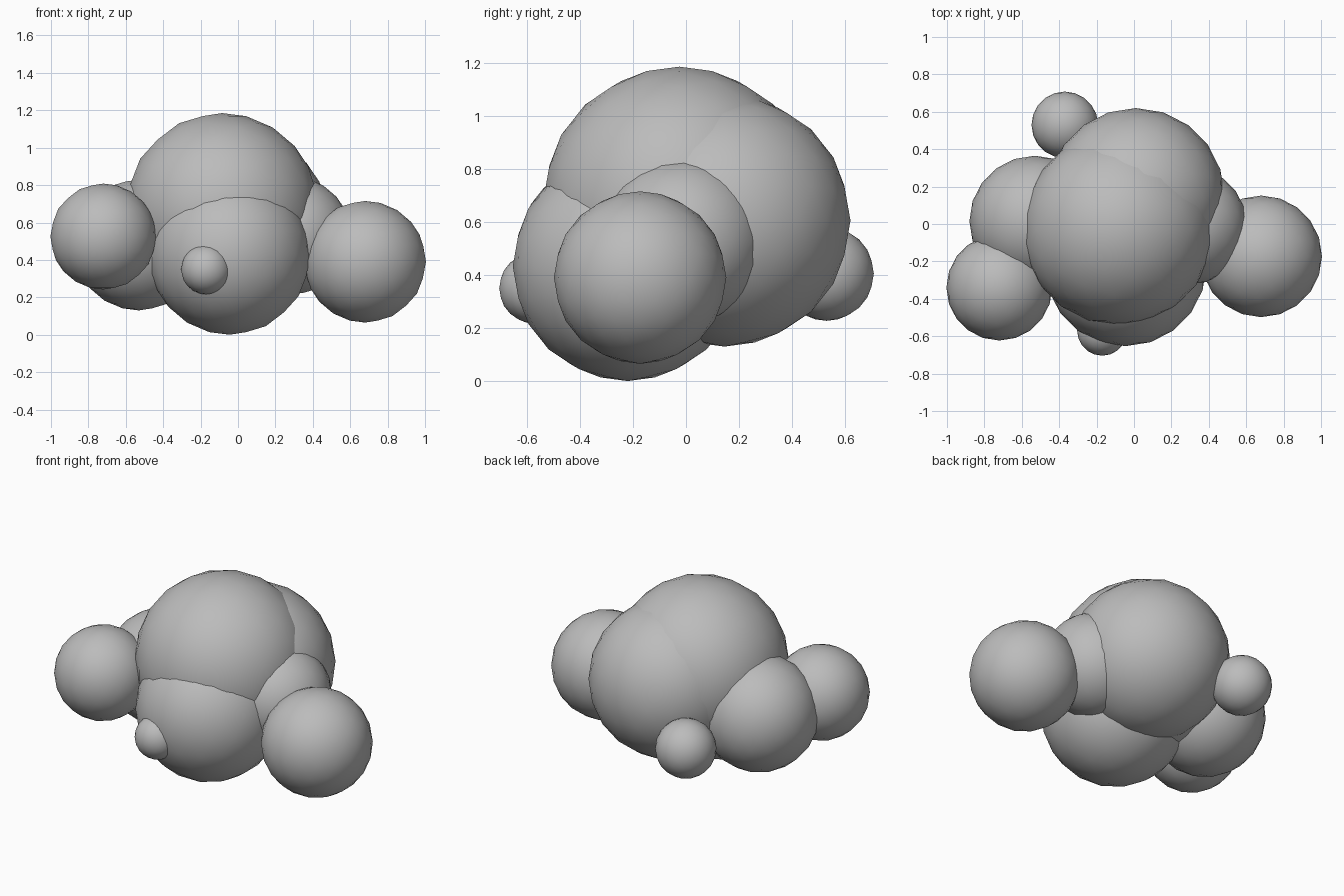
import bpy

default = bpy.data.objects.get("Cube")
if default:
    bpy.data.objects.remove(default, do_unlink=True)

# Single soft grey for the whole cluster
grey = bpy.data.materials.new("soft_grey")
grey.use_nodes = True
colour = (0.5, 0.5, 0.5, 1)
grey.diffuse_color = colour
grey.node_tree.nodes["Principled BSDF"].inputs["Base Color"].default_value = colour


def puff(name, centre, radius, turn=(0, 0, 0)):
    """One rounded lobe of the cloud."""
    bpy.ops.mesh.primitive_ico_sphere_add(
        subdivisions=3, radius=radius, location=centre, rotation=turn)
    lobe = bpy.context.object
    lobe.name = name
    lobe.data.materials.append(grey)
    bpy.ops.object.shade_smooth()
    return lobe


# Central body
puff("main_puff", (-0.085, -0.025, 0.67), 0.515)
puff("lower_front_puff", (-0.045, -0.22, 0.433), 0.433)
puff("rear_puff", (0.01, 0.145, 0.605), 0.475)

# Side lobes, inner then outer
puff("right_inner_puff", (-0.53, 0.015, 0.48), 0.35)
puff("right_outer_puff", (-0.72, -0.34, 0.525), 0.283)
puff("left_inner_puff", (0.29, -0.01, 0.53), 0.315)
puff("left_outer_puff", (0.68, -0.173, 0.39), 0.325)

# Small tufts
puff("back_tuft", (-0.37, 0.53, 0.405), 0.178)
puff("front_tuft", (-0.17, -0.57, 0.35), 0.134)
